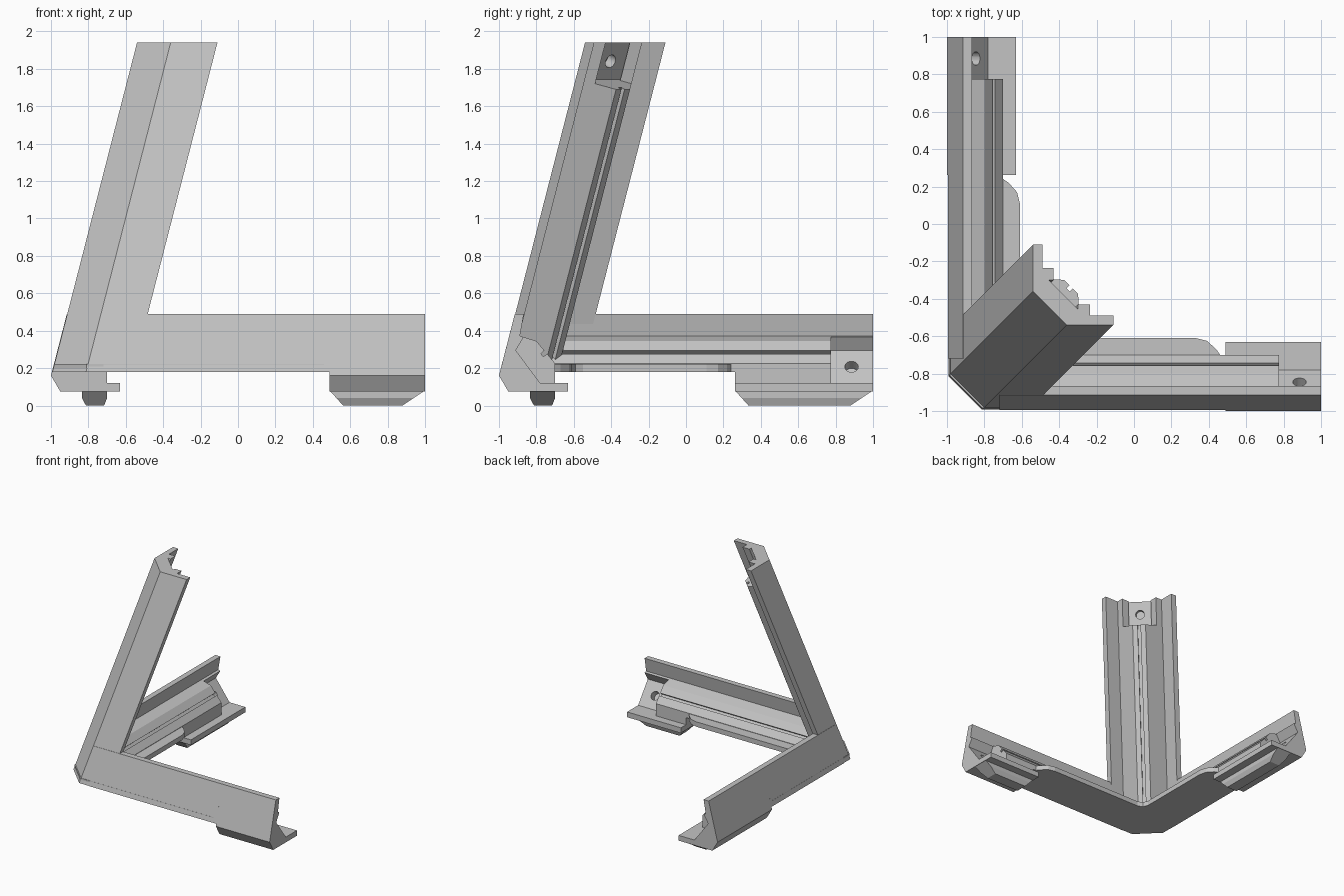
import bpy, bmesh
from mathutils import Vector

cube = bpy.data.objects.get("Cube")
if cube:
    bpy.data.objects.remove(cube, do_unlink=True)

grey = bpy.data.materials.new("plain_grey")
grey.use_nodes = True
COLOUR = (0.55, 0.55, 0.55, 1)
grey.diffuse_color = COLOUR
grey.node_tree.nodes["Principled BSDF"].inputs["Base Color"].default_value = COLOUR

LEAN = 0.257      # inward lean per unit height
TOP = 1.94
BASE = 0.18


def finish(name, bm):
    bmesh.ops.recalc_face_normals(bm, faces=bm.faces)
    mesh = bpy.data.meshes.new(name)
    bm.to_mesh(mesh)
    bm.free()
    mesh.materials.append(grey)
    obj = bpy.data.objects.new(name, mesh)
    bpy.context.collection.objects.link(obj)
    return obj


def prism(name, section, start, end):
    """Sweep a section between two placing functions."""
    bm = bmesh.new()
    a = [bm.verts.new(start(*p)) for p in section]
    b = [bm.verts.new(end(*p)) for p in section]
    bm.faces.new(a)
    bm.faces.new(b[::-1])
    for i in range(len(a)):
        j = (i + 1) % len(a)
        bm.faces.new((a[i], a[j], b[j], b[i]))
    return finish(name, bm)


def drill(obj, centre, normal):
    """Cut a blind round hole along the normal."""
    bm = bmesh.new()
    bmesh.ops.create_cone(bm, cap_ends=True, segments=32, radius1=0.036,
                          radius2=0.036, depth=0.12)
    cutter = finish(obj.name + "_hole_cutter", bm)
    cutter.location = centre
    cutter.rotation_euler = Vector(normal).to_track_quat('Z', 'Y').to_euler()
    cutter.hide_render = True
    cutter.hide_viewport = True
    mod = obj.modifiers.new("hole", 'BOOLEAN')
    mod.operation = 'DIFFERENCE'
    mod.solver = 'EXACT'
    mod.object = cutter


def notch(p, q, width, depth):
    """Groove points in the middle of the edge p-q, cut to the right of travel."""
    p, q = Vector(p), Vector(q)
    d = (q - p).normalized()
    n = Vector((d.y, -d.x)) * depth
    m = (p + q) / 2
    l, r = m - d * width / 2, m + d * width / 2
    return [tuple(v) for v in (p, l, l + n, r + n, r, q)]


# Leaning corner post: channelled shell and grooved core
def mirrored(half):
    return half + [(y, x) for x, y in reversed(half)]


def post_at(x, y, z):
    s = (z - TOP) * LEAN
    return Vector((x + s, y + s, z))


shell = mirrored([(-.36, -.54), (-.11, -.54), (-.11, -.49), (-.235, -.49),
                  (-.235, -.43), (-.30, -.43), (-.30, -.455)])
post = prism("corner_post", shell, lambda x, y: post_at(x, y, BASE),
             lambda x, y: post_at(x, y, TOP))
hole_z = 1.84
drill(post, post_at(-.3775, -.3775, hole_z), (1, 1, -2 * LEAN))

ridge = notch((-.235, -.31), (-.31, -.235), .024, -.025)
core = [(-.30, -.48), (-.235, -.44)] + ridge + [(-.44, -.235), (-.48, -.30)]
prism("post_core", core, lambda x, y: post_at(x, y, .2),
      lambda x, y: post_at(x, y, 1.69 - LEAN * (x + y + .545)))

# Base arms; the second is the first with x and y exchanged
FLANGE = [(-.915, .49), (-.867, .49), (-.888, .372)]
RIDGE = notch((-.80, .345), (-.70, .225), .022, .025)
FOOT = [(-.63, .12), (-.63, .075), (-.95, .075), (-1, .16)]
BODY = [(-.995, BASE)] + FLANGE + RIDGE + [(-.70, BASE)]
FOOTED = FLANGE + RIDGE + [(-.70, .12)] + FOOT
SEAT = FLANGE + [(-.868, .366), (-.91, .295), (-.78, .12)] + FOOT
PAD = [(-.834, .08), (-.834, .04), (-.813, 0), (-.716, 0), (-.70, .04), (-.70, .08)]


def build_arm(side, foot, swap):
    def put(u, v, z):
        return Vector((v, u, z) if swap else (u, v, z))

    def at(u):
        return lambda v, z: put(u, v, z)

    prism(side + "_arm_body", BODY, at(-.72), at(foot))
    prism(side + "_arm_footed_part", FOOTED, at(foot), at(.775))
    seat = prism(side + "_arm_end_seat", SEAT, at(.775), at(1))
    drill(seat, put(.885, -.845, .2075), put(0, .17, .135))
    # Tapered pad under the foot
    prism(side + "_foot_pad", PAD,
          lambda v, z: put(foot + .9 * (.08 - z), v, z),
          lambda v, z: put(1 - 1.5 * (.08 - z), v, z))


build_arm("front", .49, False)
build_arm("side", .262, True)

# Bent base plate joining both arms
plate = [(-.985, -.81), (-.81, -.985), (.46, -.985), (.46, -.70), (.44, -.67),
         (.39, -.625), (.33, -.61), (-.55, -.61), (-.592, -.592), (-.61, -.55),
         (-.61, .11), (-.625, .17), (-.67, .22), (-.70, .24), (-.985, .24)]
prism("base_plate", plate, lambda x, y: Vector((x, y, BASE)),
      lambda x, y: Vector((x, y, .222)))
